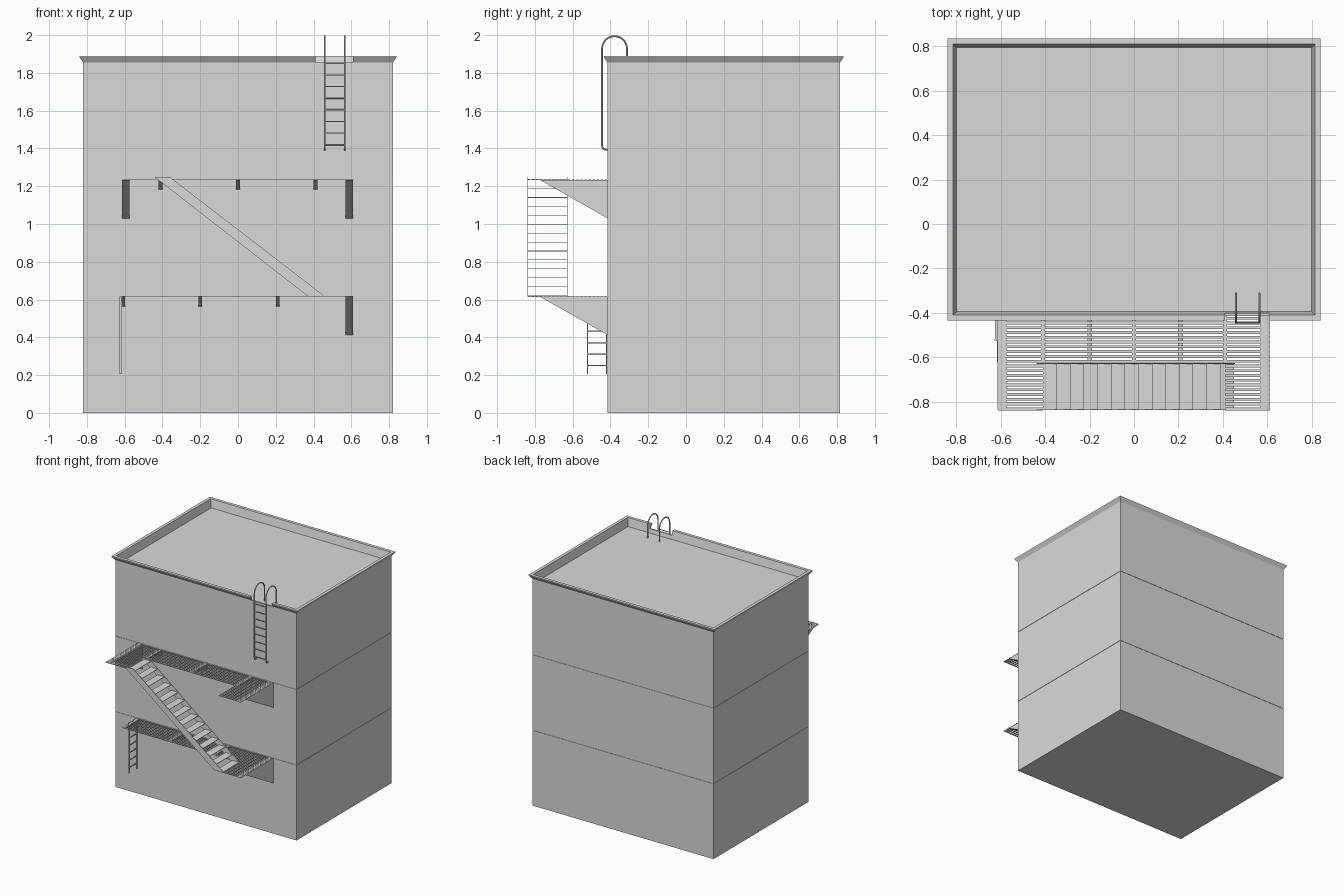
import bpy, bmesh, math
from mathutils import Vector

if "Cube" in bpy.data.objects:
    bpy.data.objects.remove(bpy.data.objects["Cube"])

grey = bpy.data.materials.new("plain grey")
grey.diffuse_color = (0.7, 0.7, 0.7, 1)
grey.use_nodes = True
grey.node_tree.nodes["Principled BSDF"].inputs["Base Color"].default_value = grey.diffuse_color

HX, Y0, Y1 = 0.82, -0.415, 0.815      # building footprint
F1, F2 = 0.617, 1.235                 # floor levels
ROOF = 1.825


def finish(bm, name):
    bmesh.ops.recalc_face_normals(bm, faces=bm.faces[:])
    me = bpy.data.meshes.new(name)
    bm.to_mesh(me)
    bm.free()
    me.materials.append(grey)
    ob = bpy.data.objects.new(name, me)
    bpy.context.collection.objects.link(ob)
    return ob


def box(bm, x0, x1, y0, y1, z0, z1):
    r = bmesh.ops.create_cube(bm, size=1)
    for v in r["verts"]:
        v.co = Vector(((x0 + x1) / 2 + v.co.x * (x1 - x0),
                       (y0 + y1) / 2 + v.co.y * (y1 - y0),
                       (z0 + z1) / 2 + v.co.z * (z1 - z0)))


def loft(bm, rings):
    """Skin a list of closed rings and cap both ends."""
    vs = [[bm.verts.new(p) for p in r] for r in rings]
    n = len(vs[0])
    for a, b in zip(vs, vs[1:]):
        for i in range(n):
            bm.faces.new((a[i], a[(i + 1) % n], b[(i + 1) % n], b[i]))
    bm.faces.new(vs[0][::-1])
    bm.faces.new(vs[-1])


def tube(name, pts, r):
    cu = bpy.data.curves.new(name, "CURVE")
    cu.dimensions = "3D"
    cu.bevel_depth = r
    cu.bevel_resolution = 2
    cu.use_fill_caps = True
    sp = cu.splines.new("POLY")
    sp.points.add(len(pts) - 1)
    for p, c in zip(sp.points, pts):
        p.co = (*c, 1)
    cu.materials.append(grey)
    ob = bpy.data.objects.new(name, cu)
    bpy.context.collection.objects.link(ob)
    bpy.ops.object.select_all(action="DESELECT")
    ob.select_set(True)
    bpy.context.view_layer.objects.active = ob
    bpy.ops.object.convert(target="MESH")
    bpy.ops.object.shade_smooth_by_angle()


# Building body: a fine groove at each floor and a sunken roof
def rect(d, z):
    return [(-HX - d, Y0 - d, z), (HX + d, Y0 - d, z),
            (HX + d, Y1 + d, z), (-HX - d, Y1 + d, z)]

rings = [rect(0, 0)]
for f in (F1, F2):
    rings += [rect(0, f - 0.0015), rect(-0.003, f - 0.0015),
              rect(-0.003, f + 0.0015), rect(0, f + 0.0015)]
rings += [rect(0, 1.855), rect(-0.013, 1.855), rect(-0.02, ROOF)]
bm = bmesh.new()
loft(bm, rings)
finish(bm, "building_body")

# Flared cornice, open at the roof ladder
path = [(0.61, Y0, 0, -1), (HX, Y0, 1, -1), (HX, Y1, 1, 1),
        (-HX, Y1, -1, 1), (-HX, Y0, -1, -1), (0.41, Y0, 0, -1)]
prof = [(0, 1.855), (0.02, 1.884), (0.02, 1.89), (-0.005, 1.89), (-0.013, 1.855)]
bm = bmesh.new()
loft(bm, [[(x + nx * d, y + ny * d, z) for d, z in prof] for x, y, nx, ny in path])
finish(bm, "cornice")

# Slatted walkways: the upper one is full depth at both ends, the lower at the right only
PITCH = 0.0215
for name, z, left in (("lower_walkway", F1, False), ("upper_walkway", F2, True)):
    bm = bmesh.new()
    for i in range(20):
        y = Y0 - 0.003 - i * PITCH
        if i < 10:
            spans = [(-0.612, 0.612)]
        else:
            spans = [(0.41, 0.612)] + ([(-0.612, -0.41)] if left else [])
        for a, b in spans:
            box(bm, a, b, y - 0.0125, y, z, z + 0.002)
    # support strips under the slats of the wide ends
    for x in (0.59, -0.595) if left else (0.59,):
        box(bm, x - 0.02, x + 0.02, -0.835, -0.76, z - 0.003, z - 0.001)
    finish(bm, name)

# Triangular wall brackets
def bracket(name, x, w, reach, top, drop):
    bm = bmesh.new()
    loft(bm, [[(s, Y0 + 0.002, top), (s, Y0 - reach, top), (s, Y0 + 0.002, top - drop)]
              for s in (x - w / 2, x + w / 2)])
    finish(bm, name)

for x, z in ((0.59, F1), (0.59, F2), (-0.595, F2)):
    bracket("large_bracket", x, 0.04, 0.36, z - 0.001, 0.205)
for xs, z in (((-0.608, -0.2, 0.21), F1), ((-0.41, 0, 0.41), F2)):
    for x in xs:
        bracket("small_bracket", x, 0.02, 0.205, z - 0.001, 0.052)

# Stair between walkways
for y in (-0.837, -0.628):
    bm = bmesh.new()
    loft(bm, [[(0.37, s, F1), (0.455, s, F1), (0.445, s, F1 + 0.012), (-0.36, s, 1.248),
               (-0.44, s, 1.248), (-0.425, s, 1.235)] for s in (y - 0.0015, y + 0.0015)])
    finish(bm, "stair_stringer")
bm = bmesh.new()
for k in range(14):
    z = F1 + 0.004 + k * 0.0472
    x = 0.420 - k * 0.0614
    box(bm, x - 0.031, x + 0.031, -0.836, -0.629, z - 0.0015, z + 0.0015)
finish(bm, "stair_treads")

# Drop ladder at the left end of the lower walkway
bm = bmesh.new()
for y in (-0.521, -0.421):
    box(bm, -0.628, -0.615, y - 0.003, y + 0.003, 0.205, F1)
for k in range(7):
    z = 0.25 + k * 0.0607
    box(bm, -0.625, -0.618, -0.521, -0.421, z - 0.003, z + 0.003)
finish(bm, "drop_ladder")

# Roof ladder with hooped rails
RX = (0.459, 0.565)
arc = [(-0.3785 - 0.066 * math.cos(t), 1.9285 + 0.066 * math.sin(t))
       for t in (math.pi * i / 14 for i in range(15))]
side = [(Y0, 1.393), (-0.43, 1.394), (-0.441, 1.400), (-0.4445, 1.415)] + arc + [(-0.3125, ROOF)]
for x in RX:
    tube("roof_ladder_rail", [(x, y, z) for y, z in side], 0.0048)
for k in range(8):
    z = 1.42 + k * 0.0615
    tube("roof_ladder_rung", [(RX[0], -0.4445, z), (RX[1], -0.4445, z)], 0.0035)
